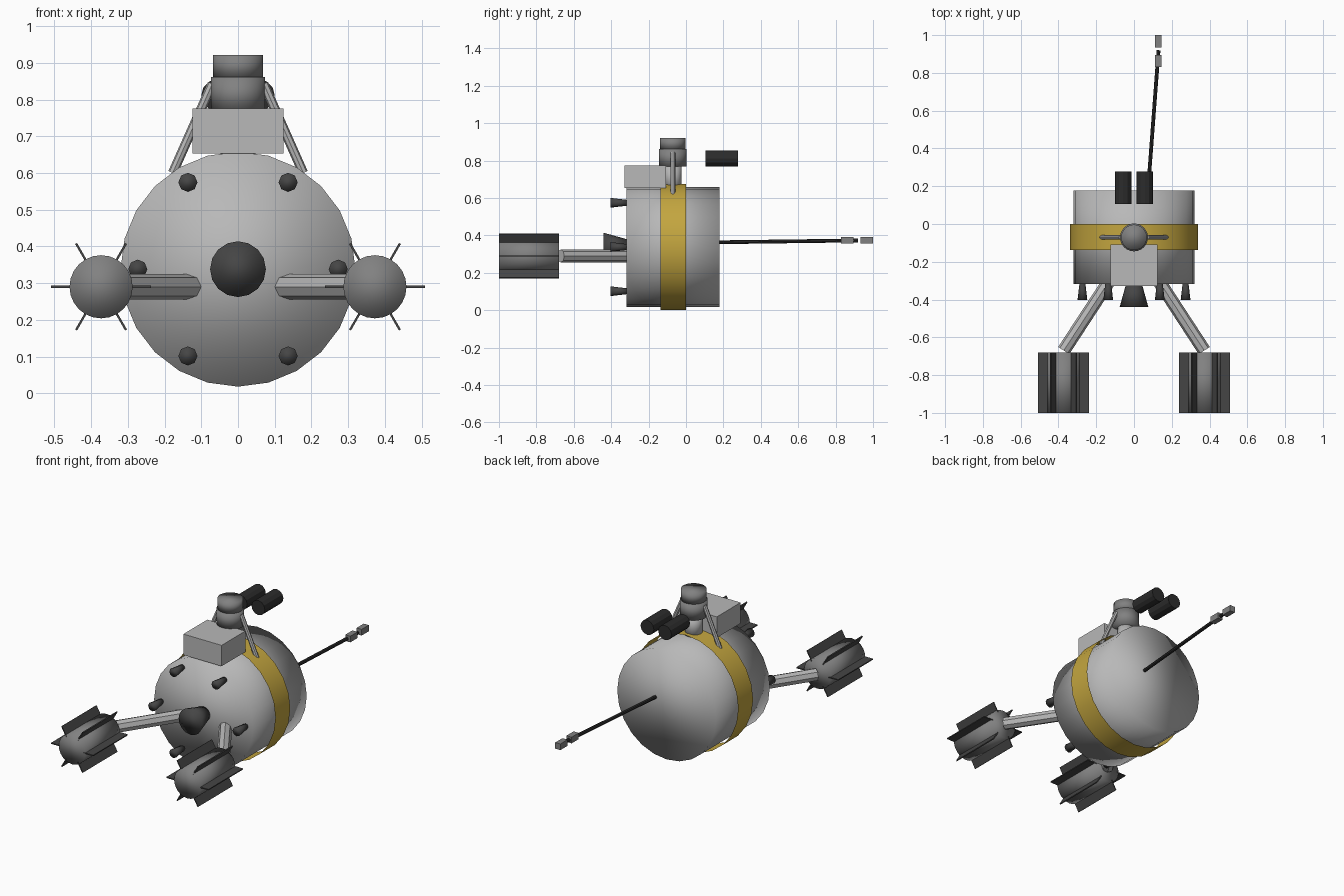
import bpy, bmesh, math
from mathutils import Vector, Matrix

if "Cube" in bpy.data.objects:
    bpy.data.objects.remove(bpy.data.objects["Cube"])


def material(name, rgb):
    m = bpy.data.materials.new(name)
    m.diffuse_color = (*rgb, 1)
    m.use_nodes = True
    m.node_tree.nodes["Principled BSDF"].inputs["Base Color"].default_value = m.diffuse_color
    return m


GOLD = material("gold_foil", (0.55, 0.38, 0.05))
DARK = material("dark_metal", (0.06, 0.06, 0.06))
BLACK = material("black_metal", (0.025, 0.025, 0.025))
MID = material("mid_grey", (0.22, 0.22, 0.22))
LIGHT = material("light_grey", (0.48, 0.48, 0.48))


def finish(name, bm, mat, smooth=False):
    me = bpy.data.meshes.new(name)
    for f in bm.faces:
        f.smooth = smooth
    bm.to_mesh(me)
    bm.free()
    me.materials.append(mat)
    ob = bpy.data.objects.new(name, me)
    bpy.context.collection.objects.link(ob)
    return ob


def tube(name, a, b, r1, r2=None, sides=8, mat=LIGHT, smooth=False, caps=True):
    """Cylinder or cone running from point a to point b."""
    a, b = Vector(a), Vector(b)
    d = b - a
    mtx = Matrix.Translation((a + b) / 2) @ d.to_track_quat('Z', 'Y').to_matrix().to_4x4()
    bm = bmesh.new()
    bmesh.ops.create_cone(bm, cap_ends=caps, segments=sides, radius1=r1,
                          radius2=r1 if r2 is None else r2, depth=d.length, matrix=mtx)
    return finish(name, bm, mat, smooth)


def box(name, centre, size, mat, turn=0):
    """Box, optionally rolled about the y axis."""
    bm = bmesh.new()
    mtx = Matrix.Translation(centre) @ Matrix.Rotation(turn, 4, 'Y') @ Matrix.Diagonal((*size, 1))
    bmesh.ops.create_cube(bm, size=1, matrix=mtx)
    return finish(name, bm, mat)


ZC = 0.338  # height of the drum axis

# Drum body and the open foil band around it
tube("body_drum", (0, -0.318, ZC), (0, 0.178, ZC), 0.32, sides=24, smooth=True)
tube("foil_band", (0, -0.137, ZC), (0, 0, ZC), 0.338, sides=24, mat=GOLD, smooth=True, caps=False)

# Main nozzle and ring of six small thrusters
tube("main_nozzle", (0, -0.31, ZC), (0, -0.44, ZC), 0.04, 0.076, 16, DARK, True)
for i in range(6):
    t = math.radians(60 * i)
    x, z = 0.273 * math.cos(t), ZC + 0.273 * math.sin(t)
    tube(f"thruster_{i + 1}", (x, -0.31, z), (x, -0.403, z), 0.015, 0.026, 8, DARK, True)

# Mirrored parts: pod arms, finned pods, head braces, twin lenses
for s, side in ((-1, "left"), (1, "right")):
    tube(f"{side}_pod_arm", (0.13 * s, -0.30, 0.29), (0.372 * s, -0.67, 0.29), 0.035, sides=8)
    px, pz = 0.373 * s, 0.29
    tube(f"{side}_pod", (px, -0.68, pz), (px, -1, pz), 0.086, sides=24, mat=MID, smooth=True)
    for i in range(6):
        t = math.radians(60 * i)
        box(f"{side}_pod_fin_{i + 1}",
            (px + 0.105 * math.cos(t), -0.84, pz + 0.105 * math.sin(t)),
            (0.062, 0.32, 0.006), DARK, -t)
    tube(f"{side}_brace", (0.178 * s, -0.07, 0.60), (0.07 * s, -0.07, 0.843), 0.013)
    tube(f"{side}_lens", (0.057 * s, 0.105, 0.812), (0.057 * s, 0.277, 0.812), 0.043,
         sides=12, mat=BLACK)

# Equipment box, neck and two-part head
box("equipment_box", (0, -0.218, 0.714), (0.247, 0.22, 0.122), LIGHT)
tube("neck", (0, -0.071, 0.64), (0, -0.071, 0.78), 0.047, sides=16, smooth=True)
tube("head_lower", (0, -0.071, 0.768), (0, -0.071, 0.861), 0.074, sides=24, mat=MID, smooth=True)
tube("head_upper", (0, -0.071, 0.86), (0, -0.071, 0.922), 0.068, sides=24, mat=MID, smooth=True)

# Rear boom with two sensor blocks
tube("sensor_boom", (0.072, 0.15, 0.363), (0.13, 0.92, 0.373), 0.01, mat=BLACK)
for i, y in enumerate((0.863, 0.967)):
    box(f"sensor_block_{i + 1}", (0.129, y, 0.374), (0.033, 0.066, 0.036), MID)
